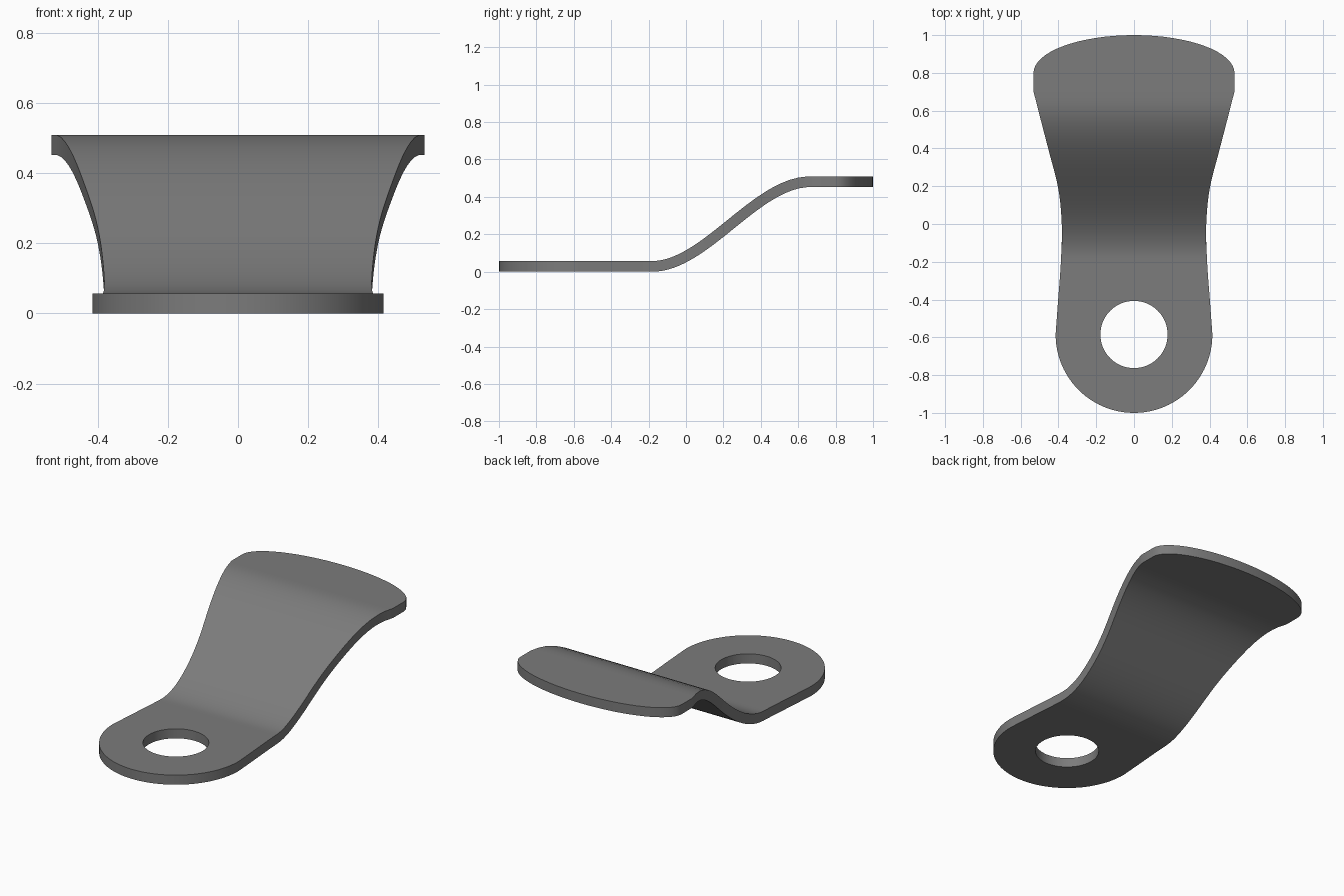
import bpy, bmesh, math
from mathutils import Vector

cube = bpy.data.objects.get("Cube")
if cube:
    bpy.data.objects.remove(cube, do_unlink=True)

THICK = 0.057
EYE_Y, EYE_R, HOLE_R = -0.585, 0.415, 0.178
BEND_START, BEND_END, RISE = -0.18, 0.66, 0.452

# Plain grey metal
metal = bpy.data.materials.new("dark_grey_metal")
metal.use_nodes = True
grey = (0.2, 0.2, 0.2, 1)
metal.diffuse_color = grey
metal.node_tree.nodes["Principled BSDF"].inputs["Base Color"].default_value = grey


def waist_points(points, steps=8):
    """Smooth (y, half width) samples through the given points."""
    result = []
    for i in range(len(points) - 1):
        p0, p1 = Vector(points[max(i - 1, 0)]), Vector(points[i])
        p2, p3 = Vector(points[i + 1]), Vector(points[min(i + 2, len(points) - 1)])
        for s in range(steps):
            t = s / steps
            p = p1 * 2 + (p2 - p0) * t + (p0 * 2 - p1 * 5 + p2 * 4 - p3) * t**2 \
                + (p1 * 3 - p0 - p2 * 3 + p3) * t**3
            result.append((p.x / 2, p.y / 2))
    return result


def bend(y):
    """Centre height and slope of the S-shaped bend."""
    t = min(max((y - BEND_START) / (BEND_END - BEND_START), 0), 1)
    slope = 6 * t * (1 - t) * RISE / (BEND_END - BEND_START)
    return THICK / 2 + RISE * t * t * (3 - 2 * t), slope


# Outline: round eye, narrow waist, flared tongue with an elliptical tip
rows = []
for i in range(24):
    a = math.pi / 2 * i / 24
    rows.append((EYE_Y - EYE_R * math.cos(a), EYE_R * math.sin(a)))
rows += waist_points([(EYE_Y, EYE_R), (-0.42, 0.403), (-0.2, 0.387), (0, 0.382),
                      (0.2, 0.4), (0.4, 0.45), (0.7, 0.532)])
rows.append((0.7, 0.532))
for i in range(17):
    a = math.pi / 2 * i / 16
    rows.append((0.8 + 0.2 * math.sin(a), 0.532 * math.cos(a)))

# Bent plate, thickened square to the bend
bm = bmesh.new()
rings = []
for y, w in rows:
    z, slope = bend(y)
    normal = Vector((0, -slope, 1)).normalized() * THICK / 2
    ring = [bm.verts.new(Vector((x, y, z)) + normal * side)
            for x, side in ((-w, -1), (w, -1), (w, 1), (-w, 1))]
    rings.append(ring)
for a, b in zip(rings, rings[1:]):
    for i in range(4):
        j = (i + 1) % 4
        bm.faces.new((a[i], a[j], b[j], b[i]))
bmesh.ops.remove_doubles(bm, verts=bm.verts, dist=1e-5)
bmesh.ops.recalc_face_normals(bm, faces=bm.faces)
mesh = bpy.data.meshes.new("bent_plate")
bm.to_mesh(mesh)
bm.free()
mesh.materials.append(metal)
plate = bpy.data.objects.new("bent_plate", mesh)
bpy.context.collection.objects.link(plate)

# Round bolt hole
bpy.ops.mesh.primitive_cylinder_add(vertices=64, radius=HOLE_R, depth=0.4,
                                    location=(0, EYE_Y, 0))
cutter = bpy.context.object
cutter.name = "hole_cutter"
cutter.hide_render = True
cutter.data.materials.append(metal)
cut = plate.modifiers.new("bolt_hole", "BOOLEAN")
cut.operation = "DIFFERENCE"
cut.solver = "EXACT"
cut.object = cutter
bpy.ops.object.select_all(action="DESELECT")
plate.select_set(True)
bpy.context.view_layer.objects.active = plate
bpy.ops.object.modifier_apply(modifier=cut.name)
bpy.data.objects.remove(cutter, do_unlink=True)
bpy.ops.object.shade_smooth_by_angle(angle=math.radians(35))
